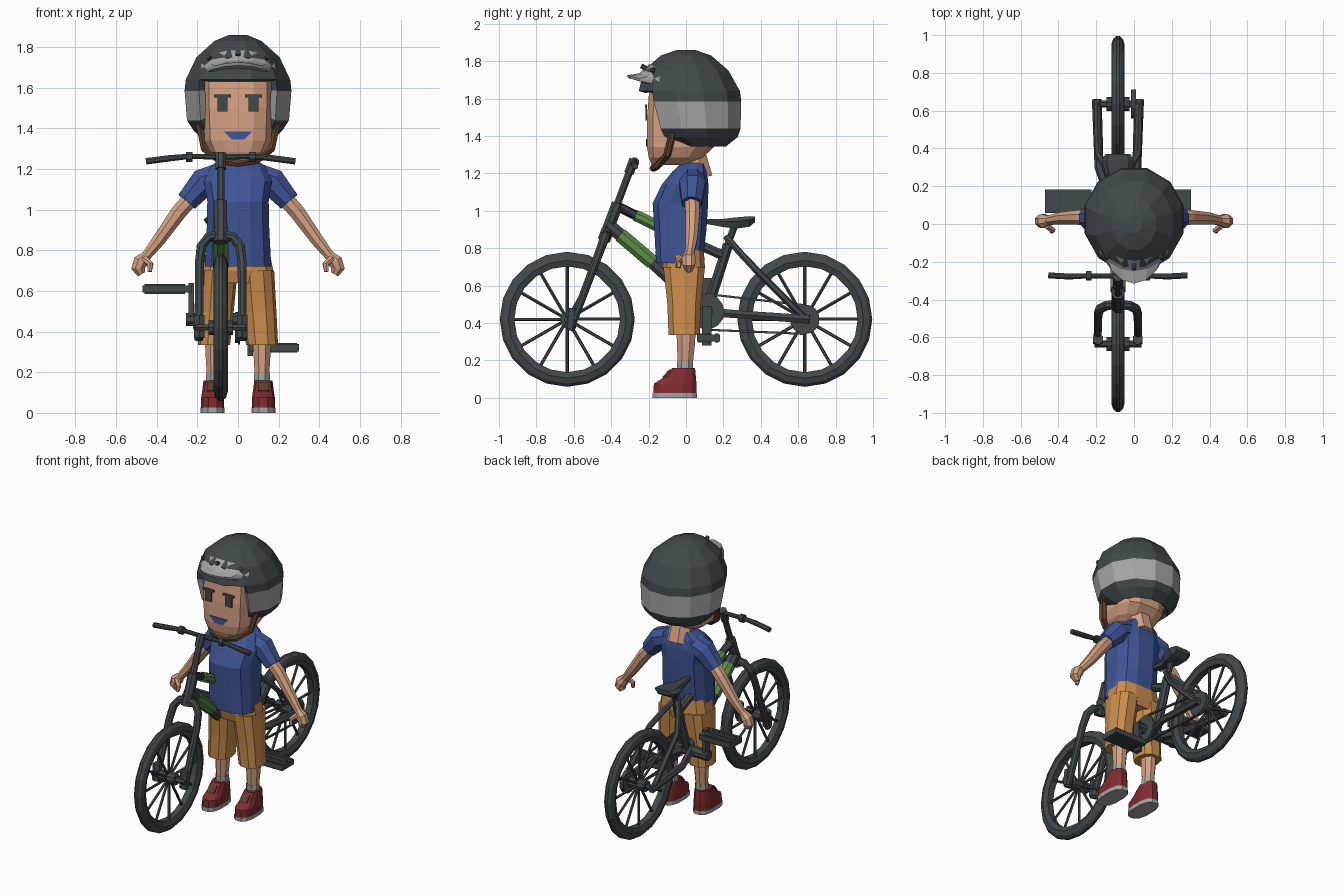
import bpy, bmesh, math
from mathutils import Vector

if "Cube" in bpy.data.objects:
    bpy.data.objects.remove(bpy.data.objects["Cube"])


def colour(name, r, g, b):
    m = bpy.data.materials.new(name)
    m.diffuse_color = (r, g, b, 1)
    m.use_nodes = True
    m.node_tree.nodes["Principled BSDF"].inputs["Base Color"].default_value = m.diffuse_color
    return m


DARK = colour("charcoal", .055, .065, .07)
GREY = colour("light grey", .38, .38, .38)
SKIN = colour("skin", .68, .36, .23)
BLUE = colour("shirt blue", .05, .09, .31)
ORANGE = colour("shorts orange", .6, .27, .075)
RED = colour("shoe red", .22, .025, .028)
GREEN = colour("frame green", .11, .27, .06)
BROWN = colour("strap brown", .12, .05, .025)


def skin(name, rings, mats, loop=False, caps=True, rule=None, thick=0):
    """Join rings of points; rule(ring, side) gives a material slot, or None for a gap."""
    bm = bmesh.new()
    vs = [[bm.verts.new(p) for p in r] for r in rings]
    n, k = len(rings[0]), len(rings)
    for i in range(k if loop else k - 1):
        a, b = vs[i], vs[(i + 1) % k]
        for j in range(n):
            slot = rule(i, j) if rule else 0
            if slot is not None:
                f = bm.faces.new((a[j], a[(j + 1) % n], b[(j + 1) % n], b[j]))
                f.material_index = slot
    if caps and not loop:
        bm.faces.new(vs[-1])
        if caps != "top":
            bm.faces.new(vs[0])
    bmesh.ops.delete(bm, geom=[v for v in bm.verts if not v.link_faces], context='VERTS')
    bmesh.ops.recalc_face_normals(bm, faces=bm.faces)
    me = bpy.data.meshes.new(name)
    bm.to_mesh(me)
    bm.free()
    for m in mats if isinstance(mats, list) else [mats]:
        me.materials.append(m)
    ob = bpy.data.objects.new(name, me)
    bpy.context.collection.objects.link(ob)
    if thick:
        s = ob.modifiers.new("thickness", 'SOLIDIFY')
        s.thickness, s.offset = thick, -1
    return ob


def oval(z, cx, cy, rx, ry, n=12, e=2.0):
    """Horizontal superellipse ring, with a flat side facing the front."""
    ring = []
    for j in range(n):
        a = 2 * math.pi * (j + .5) / n - math.pi / 2
        c, s = math.cos(a), math.sin(a)
        ring.append((cx + rx * math.copysign(abs(c) ** (2 / e), c),
                     cy + ry * math.copysign(abs(s) ** (2 / e), s), z))
    return ring


def tube(name, pts, radii, mat, n=8):
    pts = [Vector(p) for p in pts]
    if not isinstance(radii, (list, tuple)):
        radii = [radii] * len(pts)
    rings = []
    for i, p in enumerate(pts):
        t = (pts[min(i + 1, len(pts) - 1)] - pts[max(i - 1, 0)]).normalized()
        u = t.cross(Vector((0, 1, 0)) if abs(t.y) < .9 else Vector((1, 0, 0))).normalized()
        v = t.cross(u)
        rings.append([p + radii[i] * (u * math.cos(q) + v * math.sin(q))
                      for q in (2 * math.pi * (j + .5) / n for j in range(n))])
    return skin(name, rings, mat)


def box(name, c, d, mat, rx=0):
    ring = [(-1, -1), (1, -1), (1, 1), (-1, 1)]
    ob = skin(name, [[(x * d[0] / 2, y * d[1] / 2, z * d[2] / 2) for x, y in ring]
                     for z in (-1, 1)], mat)
    ob.location, ob.rotation_euler.x = c, rx
    return ob


# ---------------- bicycle ----------------
BX = -.085
WZ = .42
for label, wy in (("front", -.635), ("rear", .635)):
    prof = [(.283, -.022), (.283, .022), (.315, .035), (.345, .026), (.361, .008),
            (.361, -.008), (.345, -.026), (.315, -.035)]
    skin(label + "_tyre", [[(BX + x, wy + r * math.cos(a), WZ + r * math.sin(a)) for r, x in prof]
                           for a in (2 * math.pi * i / 20 for i in range(20))], DARK, loop=True)
    for i in range(12):
        a = 2 * math.pi * i / 12
        tube(label + "_spoke", [(BX, wy + r * math.cos(a), WZ + r * math.sin(a)) for r in (.02, .29)],
             .009, DARK, 5)
    tube(label + "_hub", [(BX - .06, wy, WZ), (BX + .06, wy, WZ)], .038, DARK, 10)
    tube(label + "_axle", [(BX - .125, wy, WZ), (BX + .125, wy, WZ)], .018, DARK, 6)


def steer(z, x=0.0):
    return (BX + x, -.283 - (1.26 - z) * .375, z)


# steering assembly
tube("steerer", [steer(.86), steer(1.26)], .021, DARK)
tube("head_tube", [steer(.87), steer(1.04)], .034, DARK)
tube("stem_clamp", [steer(1.2), steer(1.275)], .028, DARK)
tube("fork_crown", [steer(.84), steer(.9)], .036, DARK)
for s in (-1, 1):
    tube("fork_leg", [steer(.875), steer(.865, s * .06), steer(.82, s * .095), steer(.74, s * .105),
                      steer(.36, s * .108)], [.026, .026, .025, .024, .022], DARK)
    tube("fork_dropout", [(BX + s * .105, -.62, WZ - .05), (BX + s * .105, -.61, WZ + .06)], .03, DARK, 6)
    tube("handlebar", [(BX, -.275, 1.26), (BX + s * .16, -.275, 1.262), (BX + s * .26, -.278, 1.252),
                       (BX + s * .367, -.272, 1.238)], [.014, .014, .017, .017], DARK)
    tube("brake_mount", [(BX + s * .14, -.275, 1.26), (BX + s * .17, -.275, 1.26)], .027, DARK)

# frame tubes
BB = (BX, .11, .46)
tube("top_tube", [(BX, -.38, 1.03), (BX, -.165, .925), (BX, .2, .76)], .028, DARK)
tube("top_tube_paint", [(BX, -.27, .976), (BX, -.13, .908)], .033, GREEN)
tube("down_tube", [(BX, -.42, .93), (BX, -.18, .725), BB], .037, DARK)
tube("down_tube_paint", [(BX, -.35, .87), (BX, -.18, .725)], .042, GREEN)
tube("seat_tube", [BB, (BX, .225, .82)], .03, DARK)
tube("seat_post", [(BX, .2, .76), (BX, .262, .925)], .02, DARK)
for s in (-1, 1):
    tube("seat_stay", [(BX, .215, .86), (BX + s * .06, .29, .775), (BX + s * .105, .37, .69),
                       (BX + s * .112, .65, .41)], .019, DARK, 6)
    tube("chain_stay", [(BX + s * .03, .11, .46), (BX + s * .1, .3, .445), (BX + s * .112, .66, .42)],
         [.028, .024, .026], DARK, 6)

# saddle
skin("saddle", [[(BX + w * x, y, z + h * t) for x, t in
                 ((-.7, -1), (.7, -1), (1, .3), (.7, 1), (-.7, 1), (-1, .3))]
                for y, w, z, h in ((.09, .018, .945, .012), (.2, .033, .935, .022), (.27, .07, .935, .03),
                                   (.34, .085, .943, .028), (.37, .065, .955, .015))], DARK)

# drivetrain
tube("bottom_bracket", [(BX - .17, .11, .46), (BX + .15, .11, .46)], .035, DARK, 8)
tube("chainring", [(BX + .085, .11, .46), (BX + .1, .11, .46)], .095, DARK, 14)
tube("rear_sprocket", [(BX + .07, .635, WZ), (BX + .095, .635, WZ)], .08, DARK, 12)
tube("chain_top", [(BX + .09, .11, .555), (BX + .09, .635, .495)], .008, DARK, 4)
tube("chain_bottom", [(BX + .09, .09, .365), (BX + .09, .635, .342)], .008, DARK, 4)
for s, up in ((-1, 1), (1, -1)):
    x = BX + s * .145
    box("crank_arm", (x, .11, .46 + up * .075), (.028, .05, .21), DARK)
    box("pedal", (x + s * .118, .12, .465 + up * .145), (.245, .125, .036), DARK)
    for y in (.075, .12, .165):
        box("pedal_tread", (x + s * .13, y, .465 + up * .145), (.2, .02, .048), DARK)

# ---------------- rider ----------------
skin("shirt", [oval(z, 0, cy, rx, ry, 12, 2.7) for z, cy, rx, ry in (
    (.72, -.035, .168, .128), (.9, -.03, .158, .143), (1.04, -.03, .155, .152),
    (1.14, -.005, .172, .128), (1.21, .02, .14, .095), (1.255, .04, .085, .065))], BLUE)
skin("shorts_waist", [oval(z, 0, -.012, rx, ry, 12, 2.7) for z, rx, ry in (
    (.64, .15, .1), (.7, .178, .116), (.79, .16, .11))], ORANGE)
tube("neck", [(0, .06, 1.17), (0, .02, 1.34)], [.09, .08], SKIN)

for s in (-1, 1):
    # arms
    tube("sleeve", [(s * .09, .035, 1.165), (s * .17, .035, 1.135), (s * .252, .03, 1.04)],
         [.07, .075, .057], BLUE)
    tube("arm", [(s * .2, .03, 1.09), (s * .29, .035, .99), (s * .39, .03, .85), (s * .457, .018, .765)],
         [.042, .042, .034, .025], SKIN)
    tube("hand", [(s * .45, .018, .775), (s * .478, .015, .745), (s * .492, .015, .71), (s * .475, .015, .682)],
         [.026, .04, .036, .022], SKIN)
    tube("thumb", [(s * .46, -.01, .76), (s * .43, -.035, .73), (s * .435, -.04, .695)],
         [.018, .016, .012], SKIN, 6)
    # legs
    skin("shorts_leg", [oval(z, s * cx, -.01, rx, ry, 10, 2.5) for z, cx, rx, ry in (
        (.335, .118, .079, .087), (.5, .105, .084, .093), (.7, .09, .088, .116))], ORANGE)
    skin("leg", [oval(z, s * .118, cy, r, r * 1.15, 8) for z, cy, r in (
        (.15, -.005, .036), (.3, .0, .046), (.42, 0, .05))], SKIN)
    skin("sock", [oval(z, s * .118, -.005, .042, .047, 8) for z in (.12, .195)], GREY)
    # shoes
    skin("shoe_sole", [oval(z, s * .125, -.06, .061, .122, 12, 2.6) for z in (0, .027)], GREY)
    skin("shoe", [oval(z, s * .125, cy, rx, ry, 12, 2.6) for z, cy, rx, ry in (
        (.027, -.06, .058, .118), (.075, -.058, .058, .117), (.105, -.036, .053, .092),
        (.16, -.012, .046, .062))], RED)
    box("shoe_laces", (s * .125, -.105, .128), (.055, .055, .009), BROWN, math.radians(48))
    # eyes and brows
    box("eye", (s * .077, -.213, 1.52), (.05, .009, .075), DARK)
    box("brow", (s * .077, -.214, 1.56), (.084, .0095, .015), DARK)

# head and face
skin("head", [oval(z, 0, cy, rx, ry, 12, 3.3) for z, cy, rx, ry in (
    (1.245, -.08, .085, .105), (1.285, -.055, .14, .147), (1.34, -.03, .168, .182),
    (1.5, -.025, .175, .187), (1.65, -.02, .175, .18))], SKIN)
skin("mouth", [[(x, y, z) for x, z in ((-.07, 1.385), (.07, 1.385), (.03, 1.345), (-.03, 1.345))]
               for y in (-.215, -.206)], BLUE)
tube("chin_strap", [(x, y, z) for x, y, z in (
    (-.19, -.07, 1.42), (-.165, -.1, 1.3), (-.09, -.15, 1.242), (0, -.175, 1.228),
    (.09, -.15, 1.242), (.165, -.1, 1.3), (.19, -.07, 1.42))], .02, BROWN, 6)

# helmet shell with face opening and a pale band; the front spans sides 11, 0 and 1 of the ring
FRONT = (10, 11, 0)


def shell_rule(i, j):
    if j in FRONT and i < 4:
        return None
    return 1 if i == 2 else 0


shell = [oval(z, 0, cy, rx, ry) for z, cy, rx, ry in (
    (1.345, .075, .18, .145), (1.395, .05, .23, .235), (1.44, .045, .26, .255), (1.585, .025, .272, .28),
    (1.64, .018, .266, .28), (1.75, .0, .212, .235), (1.83, .0, .12, .14), (1.86, .0, .045, .05))]
skin("helmet", shell, [DARK, GREY], caps="top", rule=shell_rule, thick=.035)

# visor with studs
visor = []
for i in range(7):
    a = math.radians(-54 + 18 * i)
    sn, c = math.sin(a), math.cos(a)
    drop = .05 * sn * sn
    visor.append([(.205 * sn, -.195 * c, 1.785 - drop), (.23 * sn, -.25 * c, 1.735 - drop),
                  (.2 * sn, -.265 * c - .05 * c * c, 1.725 - drop),
                  (.2 * sn, -.26 * c - .05 * c * c, 1.71 - drop), (.232 * sn, -.225 * c, 1.69 - drop)])
skin("visor", visor, GREY)
for a in (-.7, 0, .7):
    sn, c = math.sin(a), math.cos(a)
    z = 1.763 - .05 * sn * sn
    tube("visor_stud", [(.2 * sn, -.2 * c, z - .008), (.229 * sn, -.24 * c, z + .012)], .013, DARK, 6)
